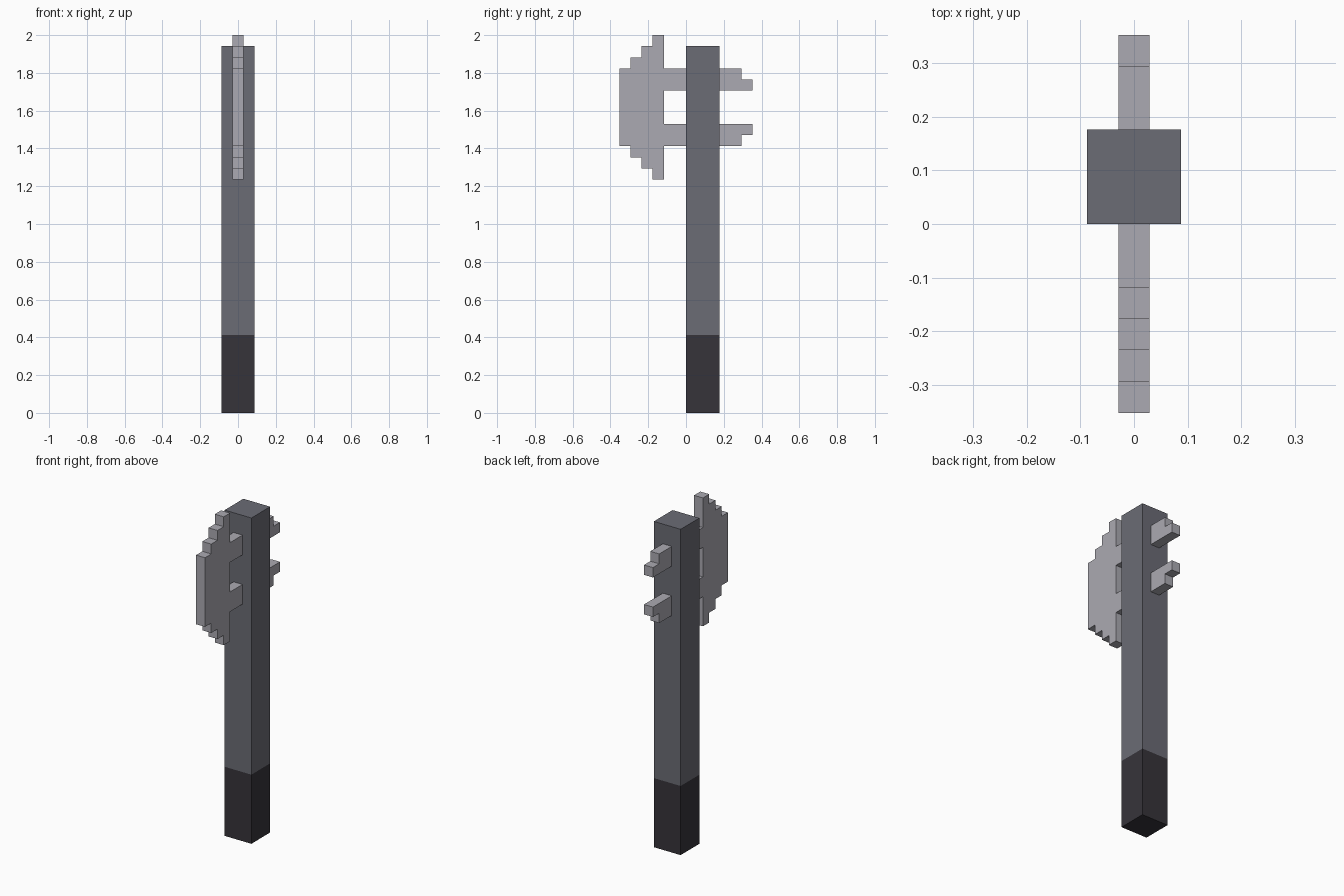
import bpy
import bmesh
from mathutils import Vector

U = 2 / 34      # edge of one block
MID = 27.5      # height, in blocks, about which the head is symmetrical

cube = bpy.data.objects.get("Cube")
if cube:
    bpy.data.objects.remove(cube, do_unlink=True)


def material(name, rgb):
    mat = bpy.data.materials.new(name)
    mat.use_nodes = True
    mat.diffuse_color = (*rgb, 1)
    mat.node_tree.nodes["Principled BSDF"].inputs["Base Color"].default_value = (*rgb, 1)
    return mat


def add_object(name, bm, *mats):
    bmesh.ops.recalc_face_normals(bm, faces=bm.faces)
    mesh = bpy.data.meshes.new(name)
    bm.to_mesh(mesh)
    bm.free()
    for mat in mats:
        mesh.materials.append(mat)
    obj = bpy.data.objects.new(name, mesh)
    bpy.context.collection.objects.link(obj)


def plate(name, outline, mat):
    """One block thick plate from a (y, z) outline in blocks."""
    bm = bmesh.new()
    face = bm.faces.new([bm.verts.new((-U / 2, y * U, z * U)) for y, z in outline])
    out = bmesh.ops.extrude_face_region(bm, geom=[face])
    moved = [v for v in out["geom"] if isinstance(v, bmesh.types.BMVert)]
    bmesh.ops.translate(bm, verts=moved, vec=(U, 0, 0))
    add_object(name, bm, mat)


def flip(points):
    return [(y, 2 * MID - z) for y, z in reversed(points)]


steel = material("light steel", (0.407, 0.402, 0.445))
shaft = material("grey shaft", (0.147, 0.150, 0.178))
dark = material("dark grip", (0.037, 0.034, 0.042))

# Square post, cut at the top of the grip and coloured by height
grip_top = 7 * U
bm = bmesh.new()
bmesh.ops.create_cube(bm, size=1)
bmesh.ops.scale(bm, verts=bm.verts, vec=Vector((3, 3, 33)) * U)
bmesh.ops.translate(bm, verts=bm.verts, vec=Vector((0, 1.5, 16.5)) * U)
bmesh.ops.bisect_plane(bm, geom=bm.verts[:] + bm.edges[:] + bm.faces[:],
                       plane_co=(0, 0, grip_top), plane_no=(0, 0, 1))
for f in bm.faces:
    f.material_index = int(f.calc_center_median().z < grip_top)
add_object("handle", bm, shaft, dark)

# Stepped blade with two arms reaching the post
upper = [(-2, 29), (0, 29), (0, 31), (-2, 31), (-2, 34)]
for step in range(3):
    y, z = -3 - step, 34 - step
    upper += [(y, z), (y, z - 1)]
upper.append((-6, 31))
plate("axe_blade", upper + flip(upper), steel)

# Pair of stepped prongs on the back
prong = [(3, 29), (6, 29), (6, 30), (5, 30), (5, 31), (3, 31)]
plate("upper_back_prong", prong, steel)
plate("lower_back_prong", flip(prong), steel)
